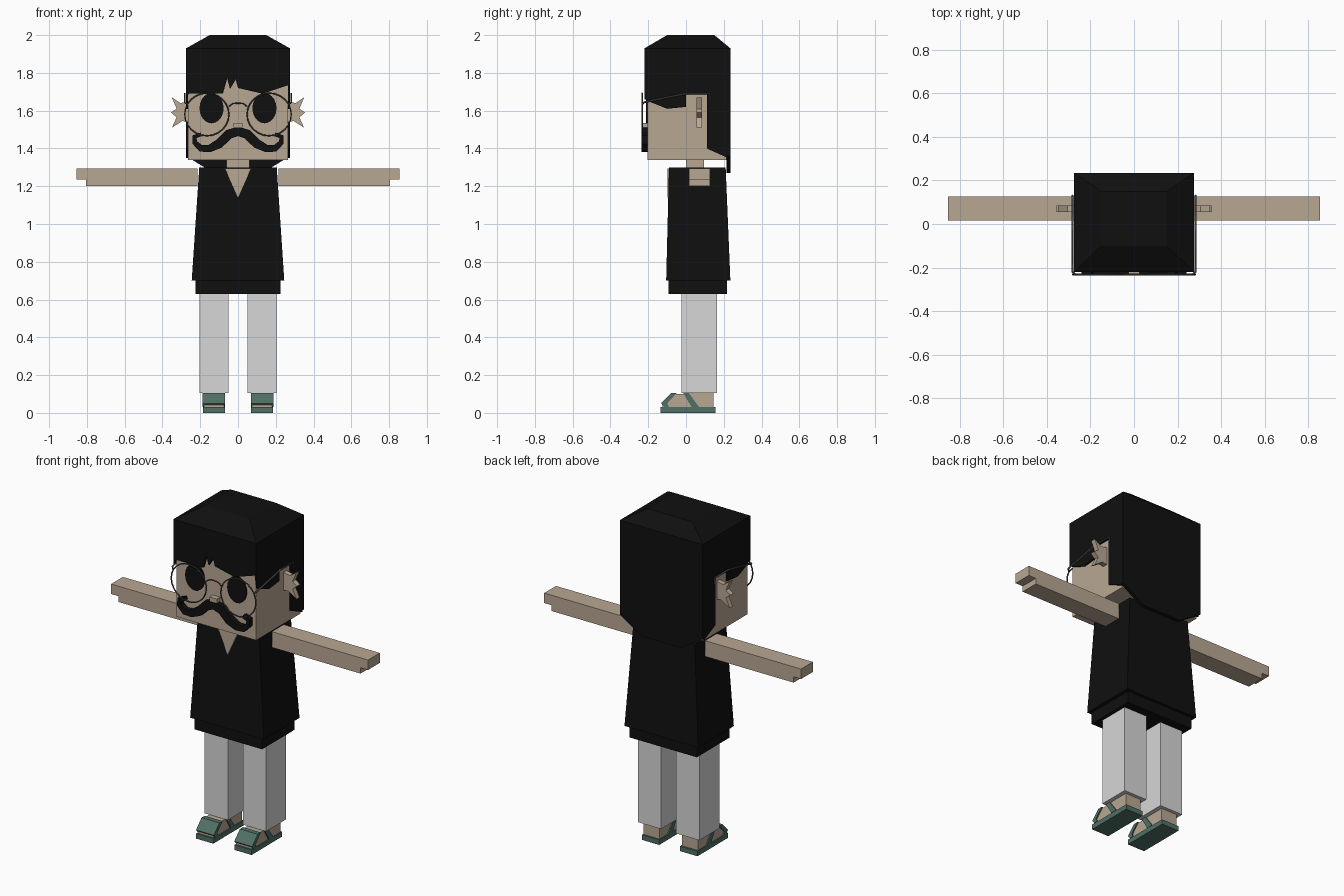
import bpy, bmesh, math
from mathutils import Vector

cube = bpy.data.objects.get("Cube")
if cube:
    bpy.data.objects.remove(cube, do_unlink=True)


def material(name, r, g, b):
    m = bpy.data.materials.new(name)
    m.use_nodes = True
    m.diffuse_color = (r, g, b, 1)
    bsdf = next(n for n in m.node_tree.nodes if n.type == 'BSDF_PRINCIPLED')
    bsdf.inputs["Base Color"].default_value = (r, g, b, 1)
    return m


SKIN = material("skin", 0.48, 0.39, 0.29)
BLACK = material("black", 0.005, 0.005, 0.005)
WHITE = material("trouser white", 0.68, 0.68, 0.68)
GREEN = material("sandal green", 0.08, 0.16, 0.13)
METAL = material("frame grey", 0.07, 0.07, 0.07)


def finish(bm, name, mat, mirror):
    bmesh.ops.recalc_face_normals(bm, faces=bm.faces)
    me = bpy.data.meshes.new(name)
    bm.to_mesh(me)
    bm.free()
    me.materials.append(mat)
    ob = bpy.data.objects.new(name, me)
    bpy.context.collection.objects.link(ob)
    if mirror:
        ob.modifiers.new("Mirror", 'MIRROR').use_mirror_merge = False
    return ob


def prism(name, pts, axis, lo, hi, mat, mirror=False):
    """Extrude a flat outline along x (outline is y,z) or y (outline is x,z)."""
    def place(p, t):
        return (t, p[0], p[1]) if axis == 'x' else (p[0], t, p[1])
    bm = bmesh.new()
    face = bm.faces.new([bm.verts.new(place(p, lo)) for p in pts])
    side = bmesh.ops.extrude_face_region(bm, geom=[face])
    shift = Vector(place((0, 0), hi - lo))
    verts = [g for g in side["geom"] if isinstance(g, bmesh.types.BMVert)]
    bmesh.ops.translate(bm, verts=verts, vec=shift)
    return finish(bm, name, mat, mirror)


def block(name, x, y, z, mat, mirror=False, top_x=None, top_y=None):
    """Box from ranges; the top rectangle may differ to make a taper."""
    tx, ty = top_x or x, top_y or y
    bm = bmesh.new()
    bmesh.ops.create_cube(bm, size=1)
    for v in bm.verts:
        rx, ry = (tx, ty) if v.co.z > 0 else (x, y)
        v.co = (rx[v.co.x > 0], ry[v.co.y > 0], z[v.co.z > 0])
    return finish(bm, name, mat, mirror)


def wire(name, pts, radius, mat, cyclic=False):
    """Thin round wire with its mirrored twin."""
    cu = bpy.data.curves.new(name, 'CURVE')
    cu.dimensions = '3D'
    cu.bevel_depth = radius
    cu.bevel_resolution = 1
    cu.use_fill_caps = True
    sp = cu.splines.new('POLY')
    sp.points.add(len(pts) - 1)
    for p, co in zip(sp.points, pts):
        p.co = (*co, 1)
    sp.use_cyclic_u = cyclic
    cu.materials.append(mat)
    ob = bpy.data.objects.new(name, cu)
    bpy.context.collection.objects.link(ob)
    ob.modifiers.new("Mirror", 'MIRROR')
    return ob


def ellipse(cx, cz, rx, rz, n):
    return [(cx + rx * math.cos(2 * math.pi * i / n),
             cz + rz * math.sin(2 * math.pi * i / n)) for i in range(n)]


# Torso, hem and neckline
block("tunic", (-.245, .245), (-.105, .235), (.70, 1.30), BLACK,
      top_x=(-.205, .205), top_y=(-.09, .21))
block("tunic_hem", (-.225, .225), (-.092, .218), (.63, .70), BLACK)
prism("neckline", [(-.07, 1.295), (.07, 1.295), (0, 1.14)], 'y', -.099, -.09, SKIN)
block("neck", (-.06, .06), (0, .095), (1.28, 1.35), SKIN)

# Arms with a step at the fingertips
prism("arms", [(.215, 1.20), (.805, 1.20), (.805, 1.235), (.855, 1.235),
               (.855, 1.295), (.215, 1.295)], 'y', .015, .127, SKIN, True)

# Legs, feet and sandals
block("trouser_legs", (.05, .205), (-.025, .165), (.105, .64), WHITE, True)
prism("feet", [(-.125, .03), (-.125, .055), (-.075, .098), (.145, .11), (.145, .03)],
      'x', .075, .18, SKIN, True)
block("sandal_soles", (.07, .185), (-.135, .155), (0, .03), GREEN, True)
prism("toe_straps", [(-.115, .03), (-.132, .05), (-.08, .104), (-.05, .104),
                     (-.1, .05), (-.09, .03)], 'x', .068, .187, GREEN, True)
prism("instep_straps", [(-.015, .105), (.015, .105), (.07, .03), (.03, .03)],
      'x', .068, .187, GREEN, True)

# Head and jagged ears
block("head", (-.265, .265), (-.205, .215), (1.34, 1.80), SKIN)
prism("ears", [(.26, 1.54), (.26, 1.65), (.305, 1.64), (.35, 1.67), (.325, 1.61),
               (.355, 1.59), (.325, 1.565), (.35, 1.51), (.295, 1.545)],
      'y', .055, .085, SKIN, True)
block("nose", (-.025, .025), (-.235, -.2), (1.51, 1.535), SKIN)

# Hair: crown, sides, fringe and rounded back
block("hair_crown", (-.275, .275), (-.22, .235), (1.93, 2.0), BLACK,
      top_x=(-.15, .15), top_y=(-.1, .15))
prism("hair_sides", [(-.2, 1.93), (-.2, 1.65), (-.1, 1.61), (0, 1.62), (0, 1.69),
                     (.11, 1.69), (.11, 1.40), (.22, 1.35), (.22, 1.93)],
      'x', -.275, .275, BLACK)
prism("hair_fringe", [(-.275, 1.93), (-.275, 1.66), (-.26, 1.69), (-.08, 1.69),
                      (-.057, 1.77), (-.042, 1.715), (-.012, 1.765), (0, 1.72),
                      (.13, 1.69), (.265, 1.735), (.275, 1.66), (.275, 1.93)],
      'y', -.22, -.198, BLACK)
prism("hair_back", [(-.275, 1.93), (-.275, 1.36), (-.13, 1.27), (.13, 1.27),
                    (.275, 1.36), (.275, 1.93)], 'y', .214, .235, BLACK)

# Eyes
prism("eyes", ellipse(.14, 1.613, .064, .08, 20), 'y', -.212, -.204, BLACK, True)

# Moustache: a tapering ribbon that curls up at the tip
path = [(0, 1.49, .025), (.05, 1.475, .026), (.1, 1.425, .025), (.15, 1.40, .02),
        (.195, 1.40, .018), (.228, 1.43, .014), (.23, 1.462, .012), (.195, 1.475, .01)]
upper, lower = [], []
for i, (x, z, w) in enumerate(path):
    a, b = path[max(i - 1, 0)], path[min(i + 1, len(path) - 1)]
    t = Vector((b[0] - a[0], b[1] - a[1])).normalized()
    n = Vector((-t.y, t.x)) if i else Vector((0, 1))
    upper.append((x + n.x * w, z + n.y * w))
    lower.append((x - n.x * w, z - n.y * w))
prism("moustache", upper + lower[::-1], 'y', -.235, -.2, BLACK, True)

# Spectacles
wire("spectacle_rims", [(x, -.232, z) for x, z in ellipse(.165, 1.58, .117, .113, 24)],
     .004, METAL, True)
wire("spectacle_bridge", [(.05, -.232, 1.62), (.03, -.232, 1.637), (0, -.232, 1.64)],
     .004, METAL)
wire("spectacle_temples", [(.27, -.232, 1.635), (.282, -.22, 1.645), (.282, 0, 1.69),
                           (.282, .125, 1.69), (.282, .13, 1.655)], .005, METAL)
